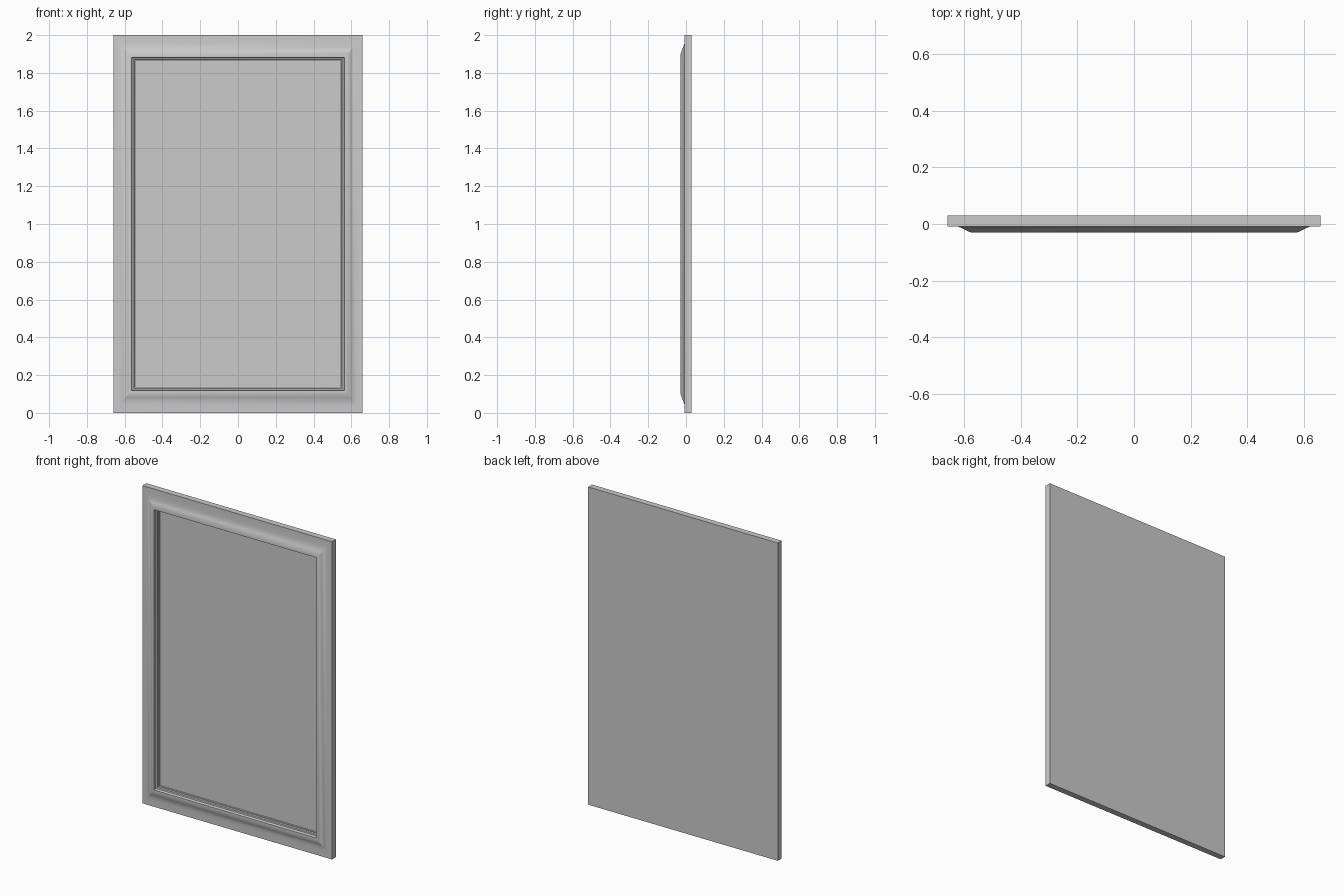
import bpy, bmesh
from math import radians

if "Cube" in bpy.data.objects:
    bpy.data.objects.remove(bpy.data.objects["Cube"])

W, H = 0.66, 2.0          # half width, height

# Moulding section: (inset from side, inset from top/bottom, y), back to centre panel
profile = [
    (0.0, 0.0, 0.03),         # back edge
    (0.0, 0.0, -0.008),       # outer front edge
    (0.035, 0.042, -0.008),   # flat border
    (0.05, 0.062, -0.0145),
    (0.065, 0.081, -0.022),
    (0.08, 0.1, -0.029),      # rising slope
    (0.088, 0.11, -0.03),
    (0.097, 0.118, -0.03),    # ridge
    (0.099, 0.121, -0.012),   # inner step
    (0.106, 0.129, -0.010),
    (0.108, 0.131, 0.0),      # second step
    (0.113, 0.136, 0.001),
    (0.114, 0.138, 0.005),    # panel edge
]

bm = bmesh.new()
rings = []
for dx, dz, y in profile:
    x, z0, z1 = W - dx, dz, H - dz
    rings.append([bm.verts.new(p) for p in
                  ((-x, y, z0), (x, y, z0), (x, y, z1), (-x, y, z1))])

# Mitred frame surfaces between neighbouring rings
for a, b in zip(rings, rings[1:]):
    for i in range(4):
        j = (i + 1) % 4
        bm.faces.new((a[i], a[j], b[j], b[i]))

# Flat back and recessed centre panel
bm.faces.new(rings[0][::-1])
bm.faces.new(rings[-1])
bmesh.ops.recalc_face_normals(bm, faces=bm.faces)

mesh = bpy.data.meshes.new("framed_panel")
bm.to_mesh(mesh)
bm.free()
panel = bpy.data.objects.new("framed_panel", mesh)
bpy.context.collection.objects.link(panel)

# Soft moulding, crisp steps
bpy.context.view_layer.objects.active = panel
panel.select_set(True)
bpy.ops.object.shade_smooth_by_angle(angle=radians(30))
